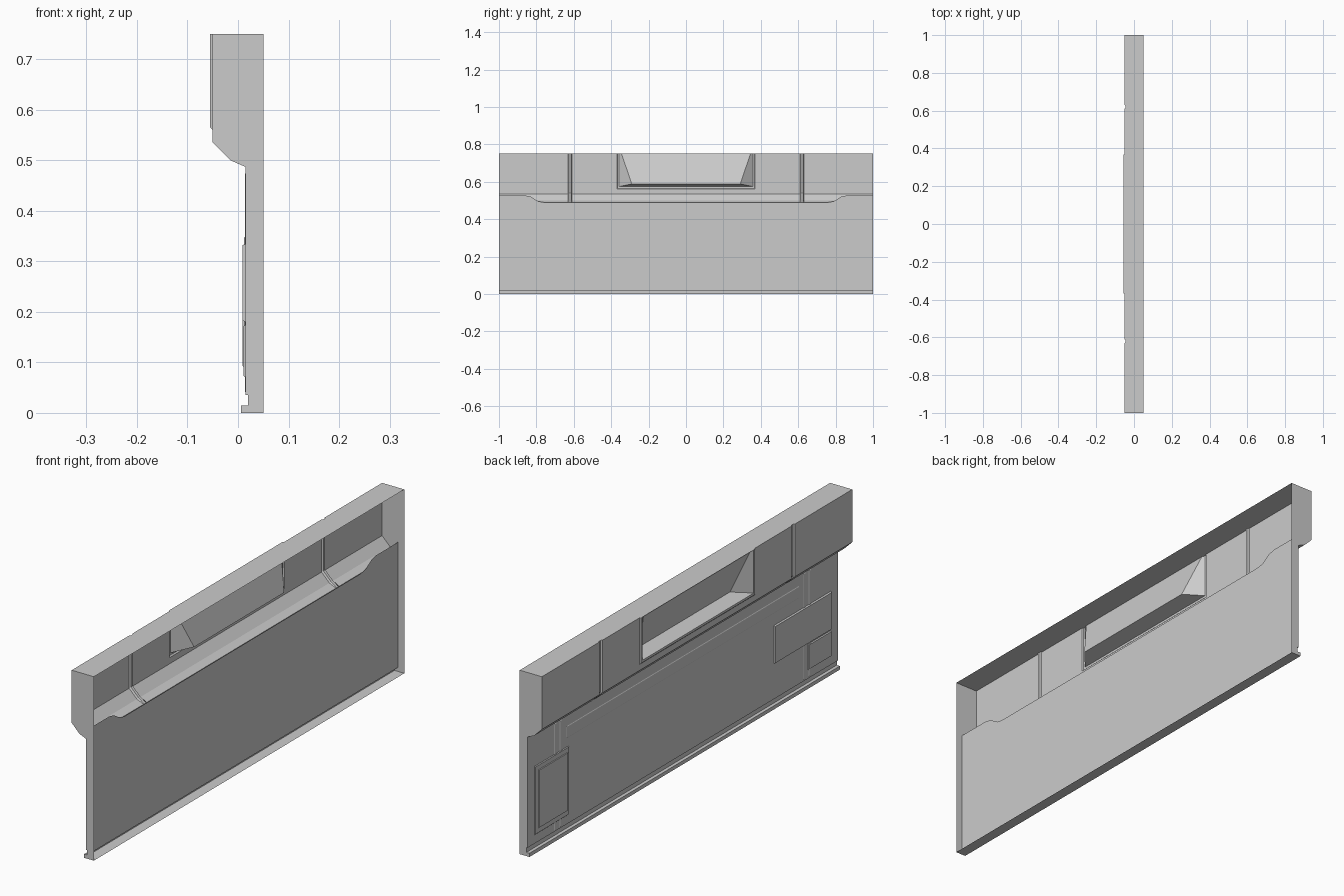
import bpy, bmesh, math

if "Cube" in bpy.data.objects:
    bpy.data.objects.remove(bpy.data.objects["Cube"])

grey = bpy.data.materials.new("plain grey")
grey.use_nodes = True
grey.diffuse_color = (0.6, 0.6, 0.6, 1)
grey.node_tree.nodes["Principled BSDF"].inputs["Base Color"].default_value = (0.6, 0.6, 0.6, 1)


def finish(name, bm, angle=None):
    bmesh.ops.remove_doubles(bm, verts=bm.verts, dist=0.0001)
    mesh = bpy.data.meshes.new(name)
    bm.to_mesh(mesh)
    bm.free()
    mesh.materials.append(grey)
    obj = bpy.data.objects.new(name, mesh)
    bpy.context.collection.objects.link(obj)
    if angle:
        bpy.ops.object.select_all(action='DESELECT')
        obj.select_set(True)
        bpy.context.view_layer.objects.active = obj
        bpy.ops.object.shade_smooth_by_angle(angle=math.radians(angle))
    return obj


def bridge(bm, first, second, skip=()):
    for i in range(len(first) - 1):
        if i not in skip:
            bm.faces.new((first[i], second[i], second[i + 1], first[i + 1]))


# Hollow shell: one (x, z) profile swept along y, open on the inner side
POCKET = 0.37
profile = [(0.05, 0.75), (-0.05, 0.75), (-0.05, 0.56), (-0.05, 0.535),
           (-0.015, 0.50), (0.015, 0.487), (0.015, 0.035), (0.02, 0.035),
           (0.02, 0.015), (0.006, 0.015), (0.006, 0), (0.05, 0)]


def section(bm, y, groove):
    pts = []
    for i, (x, z) in enumerate(profile):
        if groove and 1 <= i <= 4:
            x += 0.005
            z += 0.005 if i in (3, 4) else 0
        pts.append(bm.verts.new((x, y, z)))
    return pts


half = [(POCKET, False), (0.61, False), (0.614, True), (0.626, True), (0.63, False), (1, False)]
stations = [(-y, g) for y, g in reversed(half)] + half
bm = bmesh.new()
rows = [section(bm, y, g) for y, g in stations]
for k in range(len(rows) - 1):
    middle = stations[k][0] == -POCKET
    bridge(bm, rows[k], rows[k + 1], skip=(1,) if middle else ())
bm.faces.new(rows[0])
bm.faces.new(list(reversed(rows[-1])))
finish("panel_shell", bm)


# Framed wedge pocket in the upper band
def u_ring(bm, y, z, x_top, x_low, y_low=None):
    y_low = y_low or y
    return [bm.verts.new(p) for p in ((x_top, -y, 0.75), (x_low, -y_low, z),
                                      (x_low, y_low, z), (x_top, y, 0.75))]


bm = bmesh.new()
rings = [u_ring(bm, POCKET, 0.56, -0.05, -0.05),
         u_ring(bm, 0.367, 0.565, -0.055, -0.055),
         u_ring(bm, 0.358, 0.574, -0.055, -0.055)]
for a, b in zip(rings, rings[1:]):
    bridge(bm, b, a)
bm.faces.new((rings[0][0], rings[0][3], rings[1][3], rings[1][0]))
finish("pocket_frame", bm)

bm = bmesh.new()
outer = u_ring(bm, 0.358, 0.574, -0.055, -0.055)
inner = u_ring(bm, 0.345, 0.588, -0.05, 0.005, 0.29)
bridge(bm, inner, outer)
bm.faces.new((inner[0], inner[3], inner[2], inner[1]))
bm.faces.new((outer[0], outer[3], inner[3], inner[0]))
finish("pocket_wedge", bm, 50)

# Inner lining with a top edge that steps up at both ends
bm = bmesh.new()
rise = [(0.76, 0.49), (0.79, 0.495), (0.83, 0.52), (0.86, 0.527), (1, 0.527)]
edge = [(-1, 0.016), (1, 0.016)] + rise[::-1] + [(-y, z) for y, z in rise]
bm.faces.new([bm.verts.new((0.021, y, z)) for y, z in edge])
finish("inner_lining", bm)


# Shallow raised plates on the outer face
def plate(name, y0, y1, z0, z1, x):
    bm = bmesh.new()
    lip = 0.003
    base, face = [[bm.verts.new((px, py, pz)) for py, pz in
                   ((y0 + i, z0 + i), (y0 + i, z1 - i), (y1 - i, z1 - i), (y1 - i, z0 + i))]
                  for px, i in ((0.0152, 0), (x, lip))]
    bm.faces.new(face)
    for i in range(4):
        j = (i + 1) % 4
        bm.faces.new((base[i], base[j], face[j], face[i]))
    bmesh.ops.recalc_face_normals(bm, faces=bm.faces)
    finish(name, bm)


plate("upper_end_plate", -0.955, -0.587, 0.18, 0.335, 0.009)
plate("lower_end_plate", -0.955, -0.806, 0.07, 0.175, 0.011)
plate("left_end_plate", 0.735, 0.955, 0.07, 0.35, 0.012)
plate("left_end_inset", 0.745, 0.935, 0.09, 0.33, 0.009)
plate("long_strip", -0.75, 0.75, 0.385, 0.435, 0.0135)
for side, s in (("right", -1), ("left", 1)):
    for n, y in enumerate((0.785, 0.82)):
        plate(f"{side}_rib_{n + 1}", s * y - 0.008, s * y + 0.008, 0.04, 0.475, 0.0135)
